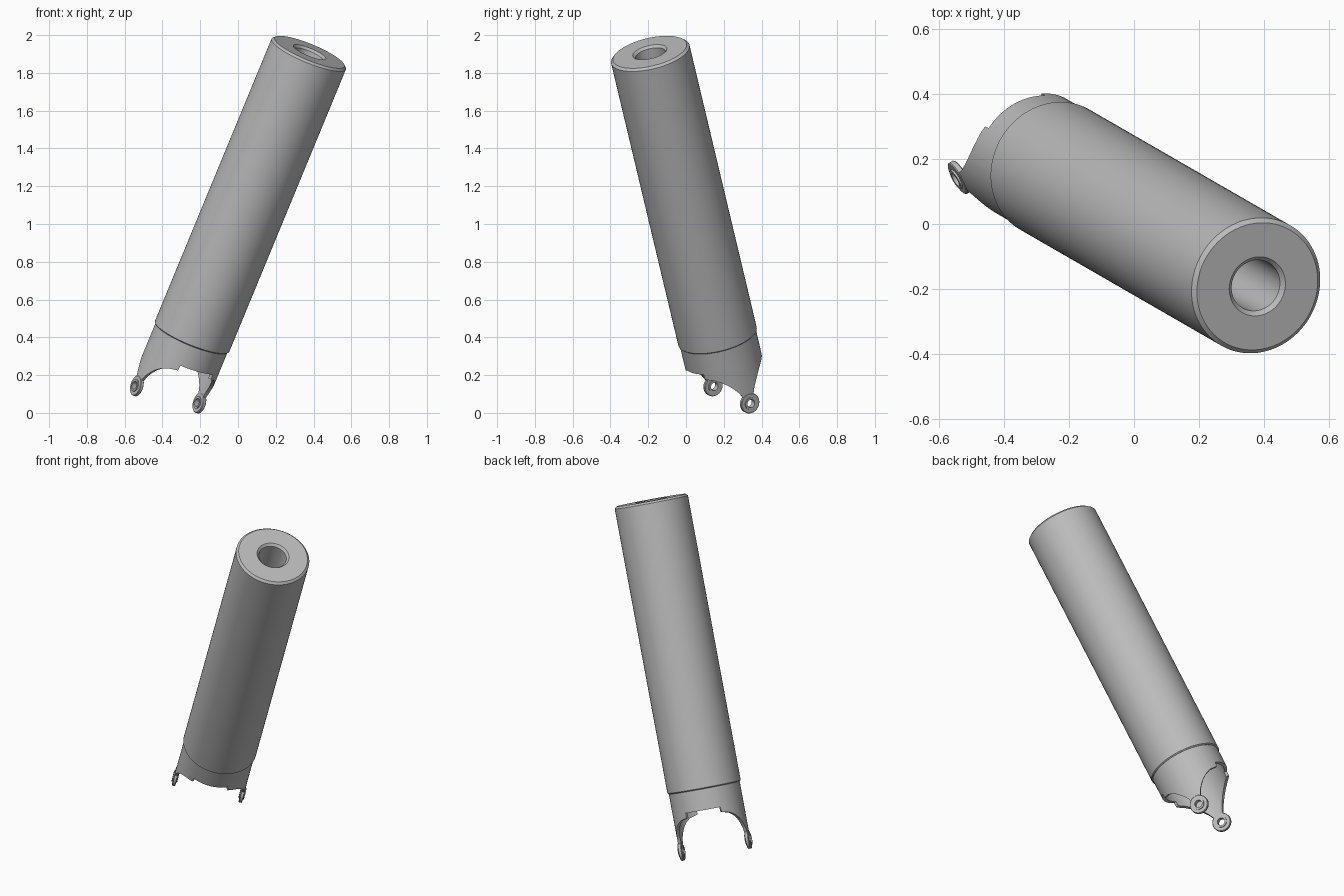
import bpy, bmesh
from math import radians, sin, cos, pi
from mathutils import Vector, Matrix

cube = bpy.data.objects.get("Cube")
if cube:
    bpy.data.objects.remove(cube, do_unlink=True)

# One plain grey metal
metal = bpy.data.materials.new("grey_metal")
metal.use_nodes = True
GREY = (0.5, 0.5, 0.5, 1)
metal.diffuse_color = GREY
metal.node_tree.nodes["Principled BSDF"].inputs["Base Color"].default_value = GREY

# Leaning frame: z runs up the tube, x runs from one lug to the other
axis = Vector((0.373, -0.215, 0.903)).normalized()
side = Vector((0.848, 0.486, -0.21))
side = (side - axis * side.dot(axis)).normalized()
back = axis.cross(side)
LEAN = Matrix.Translation((-0.245, 0.168, 0.4)) @ Matrix((side, back, axis)).transposed().to_4x4()


def sweep_ring(name, section, angles, place=Matrix()):
    """Closed (radius, height) section swept round z; it may vary with angle."""
    bm = bmesh.new()
    loops = [[bm.verts.new((r * cos(a), r * sin(a), z)) for r, z in section(a)]
             for a in angles]
    for i, here in enumerate(loops):
        after = loops[(i + 1) % len(loops)]
        n = len(here)
        for j in range(n):
            k = (j + 1) % n
            bm.faces.new((here[j], after[j], after[k], here[k]))
    bmesh.ops.recalc_face_normals(bm, faces=bm.faces)
    mesh = bpy.data.meshes.new(name)
    bm.to_mesh(mesh)
    bm.free()
    mesh.materials.append(metal)
    mesh.polygons.foreach_set("use_smooth", [True] * len(mesh.polygons))
    mesh.set_sharp_from_angle(angle=radians(30))
    obj = bpy.data.objects.new(name, mesh)
    bpy.context.collection.objects.link(obj)
    obj.matrix_world = LEAN @ place
    return obj


def even(count):
    return [2 * pi * i / count for i in range(count)]


# Main tube with chamfered ends and a central bore
L, R, BORE = 1.673, 0.213, 0.08
tube = [(BORE, 0), (0.207, 0), (R, 0.006), (R, L - 0.012), (0.2, L),
        (BORE + 0.013, L), (BORE, L - 0.013)]
sweep_ring("main_tube", lambda a: tube, even(96))

# Lower sleeve: depth of its rim by angle away from the nearest lug
RIM = [(0, 0.296), (9, 0.292), (11, 0.275), (14, 0.255), (20, 0.227), (27, 0.2),
       (35, 0.178), (45, 0.16), (59.8, 0.149), (60.2, 0.12), (90, 0.12)]


def rim_depth(a):
    d = abs((a * 180 / pi + 90) % 180 - 90)
    for (d0, t0), (d1, t1) in zip(RIM, RIM[1:]):
        if d <= d1:
            return t0 + (t1 - t0) * (d - d0) / (d1 - d0)
    return RIM[-1][1]


def sleeve_section(a):
    t = rim_depth(a)
    return [(0.206, 0.004), (0.206, -t), (0.188, -t), (0.188, 0.004)]


degrees = set(range(0, 360, 4))
for d, _ in RIM:
    degrees |= {d, 180 - d, 180 + d, (360 - d) % 360}
sweep_ring("lower_sleeve", sleeve_section, [radians(d) for d in sorted(degrees)])

# Round lugs with raised eyelets, one on each side
for name, turn in (("left", 0), ("right", pi)):
    place = (Matrix.Rotation(turn, 4, 'Z') @ Matrix.Translation((0.197, 0, -0.335))
             @ Matrix.Rotation(pi / 2, 4, 'Y'))
    plate = [(0.028, -0.01), (0.052, -0.01), (0.055, -0.007),
             (0.055, 0.007), (0.052, 0.01), (0.028, 0.01)]
    eyelet = [(0.022, -0.016), (0.033, -0.016), (0.033, 0.016), (0.022, 0.016)]
    sweep_ring(name + "_lug", lambda a: plate, even(40), place)
    sweep_ring(name + "_eyelet", lambda a: eyelet, even(32), place)
